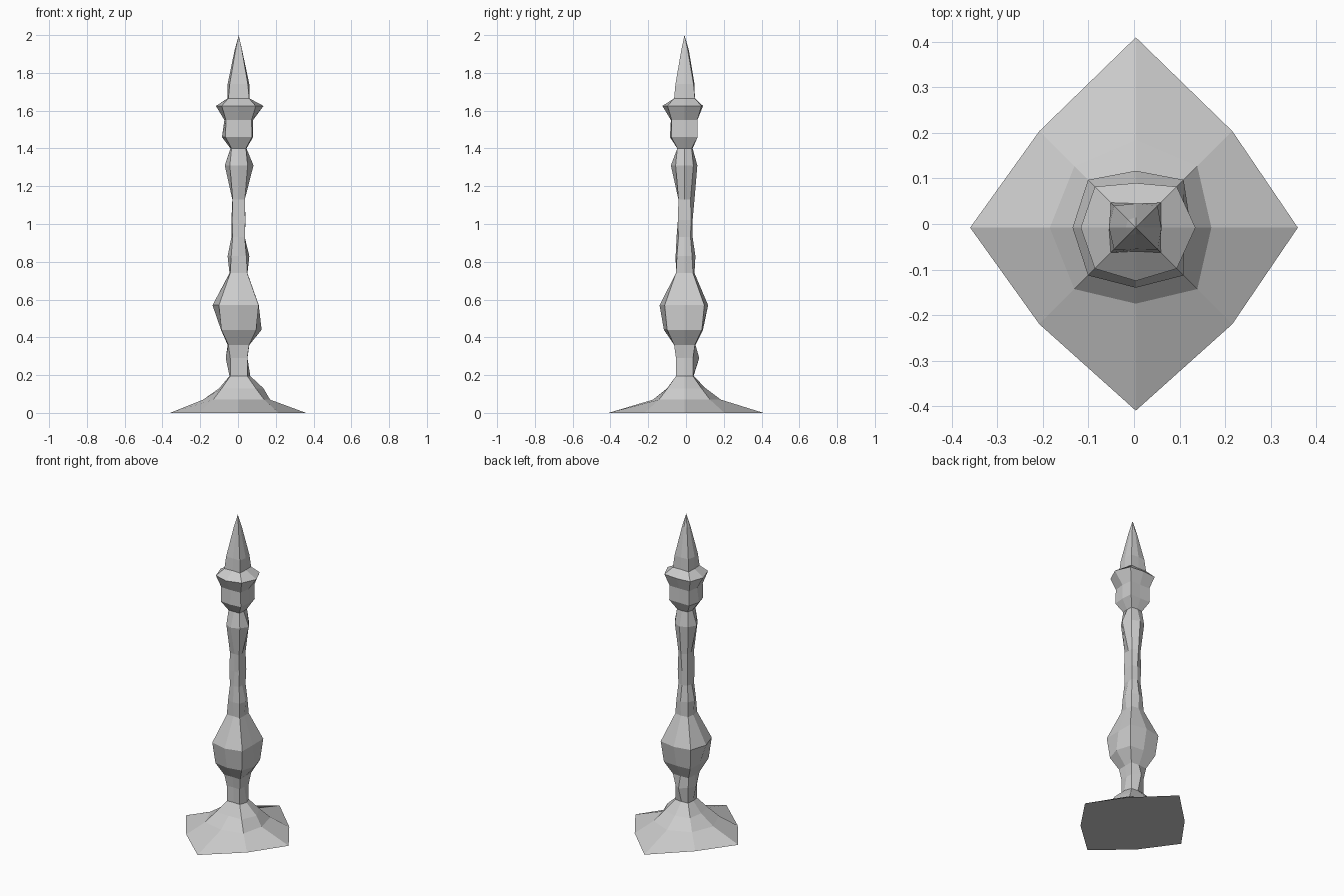
import bpy, bmesh

# Turned profile: height, left, right, front, back reach, corner reach
RINGS = [
    (0.00, .36, .36, .41, .41, .212),    # foot
    (0.07, .185, .17, .175, .185, .135),
    (0.13, .10, .135, .10, .105, .09),
    (0.195, .045, .065, .05, .04, .045),
    (0.29, .065, .05, .05, .07, .045),   # lower neck
    (0.36, .055, .06, .06, .05, .055),
    (0.44, .09, .125, .117, .09, .092),  # bulb
    (0.57, .135, .11, .14, .117, .105),
    (0.74, .045, .05, .05, .045, .045),
    (0.83, .055, .06, .055, .05, .04),   # shaft
    (0.93, .035, .035, .05, .035, .032),
    (1.02, .035, .04, .04, .035, .035),
    (1.13, .03, .035, .04, .045, .032),
    (1.31, .07, .082, .08, .06, .047),
    (1.40, .04, .045, .045, .035, .038),
    (1.46, .085, .08, .085, .06, .07),   # cup
    (1.55, .072, .08, .08, .06, .068),
    (1.625, .117, .135, .125, .09, .09),
    (1.665, .055, .06, .06, .045, .055),
    (1.74, .055, .06, .055, .045, .048), # spire
    (1.92, .018, .022, .022, .015, .017),
]
CX, CY = .004, -.008   # slight lean of the corners


def loft(name, rings, tip):
    bm = bmesh.new()
    loops = []
    for z, l, r, f, b, d in rings:
        pts = [(r, CY), (CX + d, CY + d), (CX, b), (CX - d, CY + d),
               (-l, CY), (CX - d, CY - d), (CX, -f), (CX + d, CY - d)]
        loops.append([bm.verts.new((x, y, z)) for x, y in pts])
    for lo, hi in zip(loops, loops[1:]):
        for i in range(8):
            j = (i + 1) % 8
            bm.faces.new((lo[i], lo[j], hi[j], hi[i]))
    bm.faces.new(loops[0][::-1])
    top = bm.verts.new(tip)
    for i in range(8):
        bm.faces.new((loops[-1][i], loops[-1][(i + 1) % 8], top))
    bmesh.ops.recalc_face_normals(bm, faces=bm.faces)
    mesh = bpy.data.meshes.new(name)
    bm.to_mesh(mesh)
    bm.free()
    obj = bpy.data.objects.new(name, mesh)
    bpy.context.collection.objects.link(obj)
    return obj


# One continuous faceted body from foot to spire tip
loft("candlestick", RINGS, (CX, CY, 2.0))
